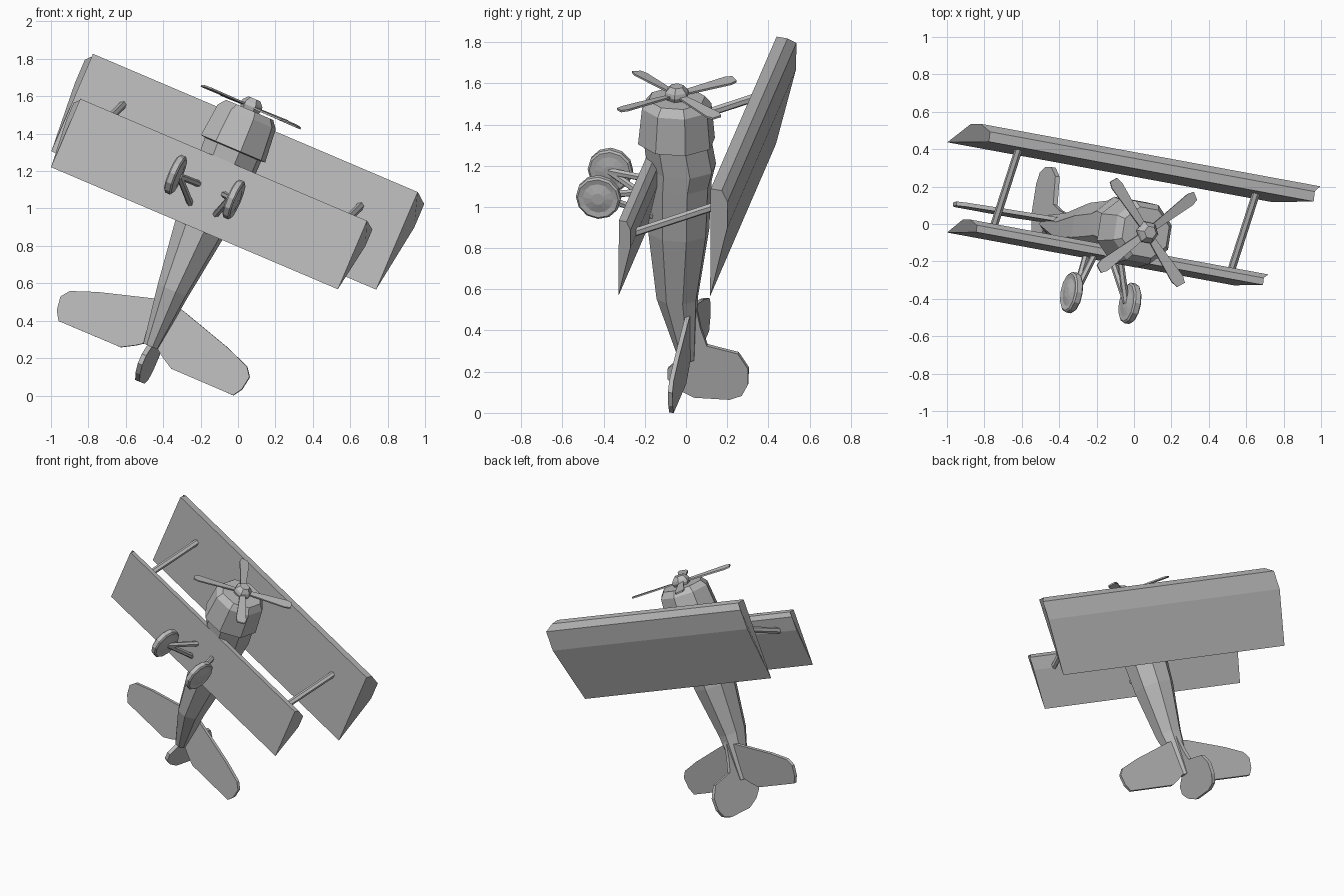
import bpy, bmesh, math
from mathutils import Vector, Matrix

cube = bpy.data.objects.get("Cube")
if cube:
    bpy.data.objects.remove(cube, do_unlink=True)

grey = bpy.data.materials.new("light grey")
grey.use_nodes = True
grey.diffuse_color = (0.5, 0.5, 0.5, 1)
grey.node_tree.nodes["Principled BSDF"].inputs["Base Color"].default_value = (0.5, 0.5, 0.5, 1)

# Climbing attitude: span, nose and up directions, with the propeller hub as origin
span = Vector((0.907, -0.167, -0.386)).normalized()
nose = Vector((0.393, 0.005, 0.919))
nose = (nose - span * nose.dot(span)).normalized()
up = nose.cross(span)
attitude = Matrix((span, -nose, up)).transposed().to_4x4()
attitude.translation = (0.07, -0.045, 1.545)


def loft(name, rings):
    """Skin rings of (side, forward, up) points and cap both ends."""
    bm = bmesh.new()
    loops = [[bm.verts.new((s, -f, u)) for s, f, u in ring] for ring in rings]
    for a, b in zip(loops, loops[1:]):
        for i in range(len(a)):
            j = (i + 1) % len(a)
            bm.faces.new((a[i], a[j], b[j], b[i]))
    bm.faces.new(loops[0][::-1])
    bm.faces.new(loops[-1])
    bmesh.ops.recalc_face_normals(bm, faces=bm.faces)
    mesh = bpy.data.meshes.new(name)
    bm.to_mesh(mesh)
    bm.free()
    mesh.materials.append(grey)
    obj = bpy.data.objects.new(name, mesh)
    bpy.context.collection.objects.link(obj)
    obj.matrix_world = attitude
    return obj


def oval(f, half_width, bottom, top, sides=8):
    """Cross-section around the nose axis with a flat side underneath."""
    k = 1 / math.cos(math.pi / sides)
    mid, half = (top + bottom) / 2, (top - bottom) / 2
    angles = [2 * math.pi * (i + 0.5) / sides for i in range(sides)]
    return [(half_width * k * math.sin(a), f, mid + half * k * math.cos(a)) for a in angles]


def rod(name, start, end, radius, sides=6):
    a, b = Vector(start), Vector(end)
    axis = (b - a).normalized()
    p = axis.cross(Vector((1, 0, 0))).normalized()
    q = axis.cross(p)
    angles = [2 * math.pi * i / sides for i in range(sides)]
    ring = [(p * math.cos(t) + q * math.sin(t)) * radius for t in angles]
    return loft(name, [[a + r for r in ring], [b + r for r in ring]])


def wing(name, lead, trail, base, thick, half_span, flare):
    """Flat-bottomed wing whose tips lean outwards towards the crest."""
    c = lead - trail
    profile = [(trail, 0, 0), (lead, 0, 0), (lead - 0.01 * c, 0.6, 0),
               (lead - 0.08 * c, 1, 1), (lead - 0.32 * c, 1, 1)]
    loft(name, [[(side * (half_span + flare * w), f, base + thick * h)
                 for f, h, w in profile] for side in (-1, 1)])


# Wings
wing("upper_wing", -0.07, -0.637, 0.33, 0.09, 0.957, 0.043)
wing("lower_wing", -0.32, -0.718, -0.14, 0.063, 0.845, 0.035)

# Engine cowling and fuselage
loft("cowling", [oval(f, r, -r, r) for f, r in
                 ((-0.02, 0.13), (-0.06, 0.16), (-0.245, 0.177), (-0.25, 0.15))])
loft("fuselage", [oval(*section) for section in (
    (-0.24, 0.155, -0.15, 0.16), (-0.375, 0.15, -0.13, 0.185),
    (-0.46, 0.145, -0.128, 0.165), (-0.72, 0.128, -0.127, 0.155),
    (-1.07, 0.082, -0.088, 0.105), (-1.39, 0.04, 0.02, 0.095))])

# Hub and four-bladed propeller
loft("propeller_hub", [oval(f, r, -r, r, 6) for f, r in
                       ((-0.04, 0.04), (0, 0.055), (0.02, 0.05), (0.045, 0.03))])
for i in range(4):
    turn = math.radians(45 + 90 * i)
    outline = [(0.02, -0.016), (0.3, -0.036), (0.338, -0.026), (0.345, 0.02), (0.31, 0.032), (0.02, 0.016)]
    rings = [[(r * math.cos(turn) - w * math.sin(turn), f + 0.12 * w,
               r * math.sin(turn) + w * math.cos(turn)) for r, w in outline]
             for f in (-0.005, 0.005)]
    loft("propeller_blade", rings)

# Tail fin and rudder in one plate
fin = [(-1.05, 0.09), (-1.22, 0.125), (-1.31, 0.157), (-1.34, 0.31), (-1.415, 0.36),
       (-1.5, 0.36), (-1.56, 0.33), (-1.585, 0.27), (-1.587, 0.096),
       (-1.55, 0.015), (-1.5, -0.035), (-1.445, -0.035), (-1.39, 0.02)]
loft("rudder", [[(s, f, u) for f, u in fin] for s in (-0.013, 0.013)])

stabilizer = [(0, -1.13), (0.086, -1.147), (0.38, -1.233), (0.522, -1.287), (0.557, -1.334),
              (0.545, -1.41), (0.514, -1.458), (0.15, -1.457), (0.08, -1.417), (0, -1.36)]

for side, label in ((1, "left"), (-1, "right")):
    loft(label + "_stabilizer", [[(side * s, f, u) for s, f in stabilizer]
                                 for u in (0.058, 0.08)])
    # Raked strut between the wings
    rod(label + "_wing_strut", (side * 0.7, -0.45, -0.11), (side * 0.7, -0.245, 0.37), 0.021)

    # Wheel with a dished hub
    wheel = []
    for s, r in ((0.142, 0.03), (0.15, 0.075), (0.15, 0.1), (0.158, 0.11), (0.186, 0.11),
                 (0.194, 0.1), (0.19, 0.075), (0.2, 0.03)):
        angles = [2 * math.pi * i / 12 for i in range(12)]
        wheel.append([(side * s, -0.495 + r * math.cos(a), -0.353 + r * math.sin(a)) for a in angles])
    loft(label + "_wheel", wheel)

    # V-shaped undercarriage legs
    for f in (-0.49, -0.62):
        rod(label + "_wheel_leg", (side * 0.15, -0.495, -0.353), (side * 0.065, f, -0.1), 0.018)
